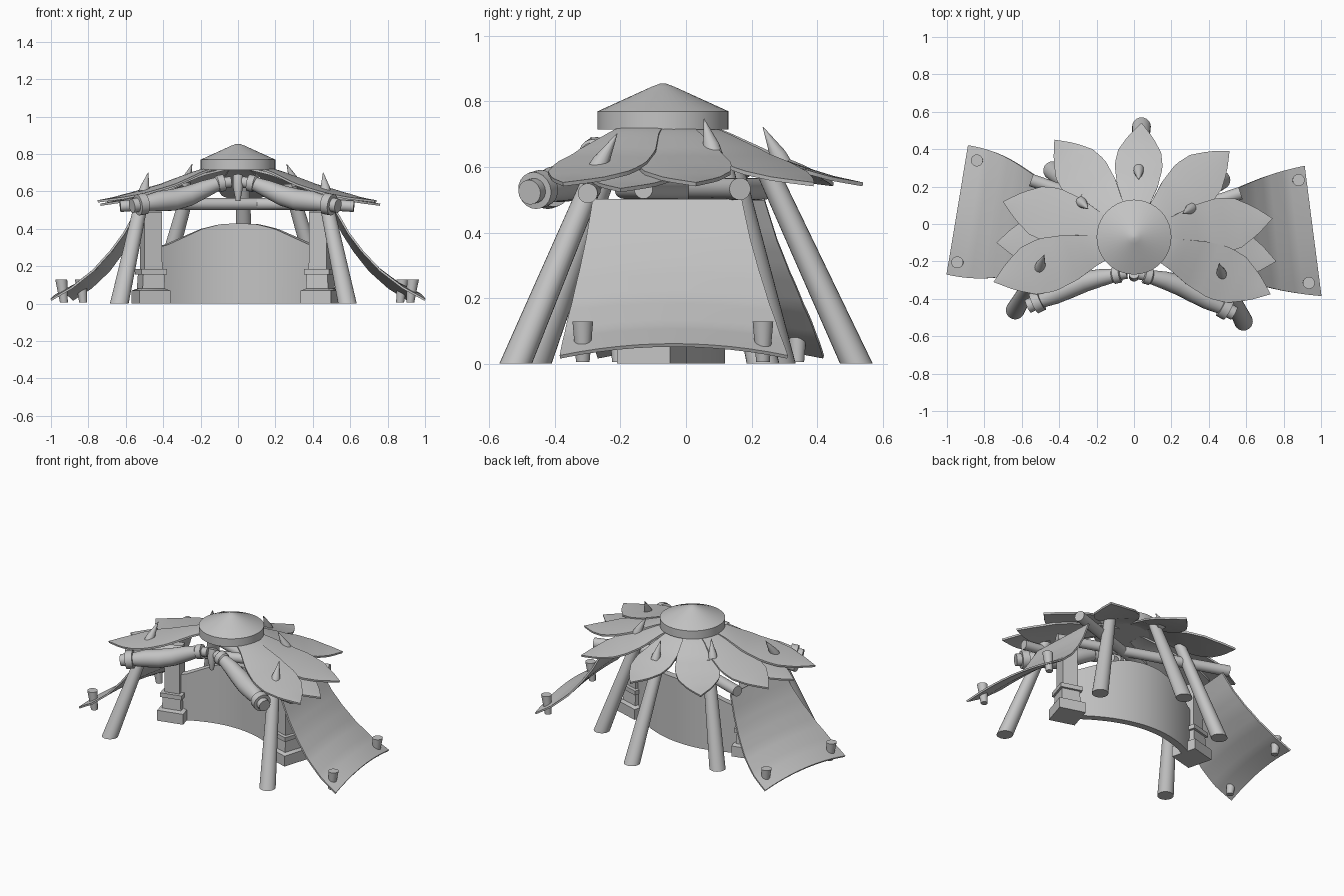
import bpy, bmesh, math
from mathutils import Vector, Matrix

if "Cube" in bpy.data.objects:
    bpy.data.objects.remove(bpy.data.objects["Cube"])

grey = bpy.data.materials.new("plain grey")
grey.use_nodes = True
GREY = (0.55, 0.55, 0.55, 1)
grey.diffuse_color = GREY
grey.node_tree.nodes["Principled BSDF"].inputs["Base Color"].default_value = GREY

HUB = Vector((0, -0.07, 0))


def finish(bm, name, thick=0):
    bmesh.ops.recalc_face_normals(bm, faces=bm.faces)
    mesh = bpy.data.meshes.new(name)
    bm.to_mesh(mesh)
    bm.free()
    mesh.materials.append(grey)
    ob = bpy.data.objects.new(name, mesh)
    bpy.context.collection.objects.link(ob)
    bpy.ops.object.select_all(action="DESELECT")
    ob.select_set(True)
    bpy.context.view_layer.objects.active = ob
    if thick:
        mod = ob.modifiers.new("thickness", "SOLIDIFY")
        mod.thickness = thick
        mod.offset = 0
        bpy.ops.object.modifier_apply(modifier=mod.name)
    bpy.ops.object.shade_smooth_by_angle(angle=math.radians(35))
    return ob


def tube(name, points, radii, sides=20, level=False, turn=0):
    """Loft rings along a path; level keeps every ring horizontal."""
    bm = bmesh.new()
    pts = [Vector(p) for p in points]
    rings = []
    for i, (p, r) in enumerate(zip(pts, radii)):
        way = pts[min(i + 1, len(pts) - 1)] - pts[max(i - 1, 0)]
        rot = Matrix() if level else way.to_track_quat("Z", "Y").to_matrix().to_4x4()
        ring = []
        for k in range(sides):
            a = turn + math.tau * k / sides
            ring.append(bm.verts.new(p + rot @ Vector((r * math.cos(a), r * math.sin(a), 0))))
        rings.append(ring)
    for a, b in zip(rings, rings[1:]):
        for k in range(sides):
            n = (k + 1) % sides
            bm.faces.new((a[k], a[n], b[n], b[k]))
    bm.faces.new(rings[0])
    bm.faces.new(rings[-1])
    return finish(bm, name)


def sheet(name, rows, cols, place, thick):
    """Grid surface from place(u, v) with u and v in 0..1."""
    bm = bmesh.new()
    grid = [[bm.verts.new(place(i / rows, j / cols)) for j in range(cols + 1)]
            for i in range(rows + 1)]
    for i in range(rows):
        for j in range(cols):
            bm.faces.new((grid[i][j], grid[i + 1][j], grid[i + 1][j + 1], grid[i][j + 1]))
    bmesh.ops.remove_doubles(bm, verts=bm.verts, dist=1e-5)
    return finish(bm, name, thick)


def lookup(table, t):
    for (a, x), (b, y) in zip(table, table[1:]):
        if t <= b:
            return x + (y - x) * (t - a) / (b - a)
    return table[-1][1]


# Roof cap
tube("roof_cap", [HUB + Vector((0, 0, z)) for z in (0.715, 0.77, 0.845, 0.855)],
     (0.2, 0.2, 0.035, 0.008), 40, True)

# Roof petals
HEIGHT = [(0, 0.755), (0.27, 0.71), (0.5, 0.64), (0.7, 0.595), (0.85, 0.567), (1, 0.547)]
WIDTH = [(0, 0.03), (0.3, 0.085), (0.45, 0.125), (0.62, 0.148), (0.75, 0.132), (0.88, 0.075), (1, 0)]


def petal(name, tip, wide=1.0, drop=0.0):
    out = Vector((tip[0], tip[1], 0)) - HUB
    length = out.length
    out.normalize()
    side = Vector((-out.y, out.x, 0))

    def place(u, v):
        t, s = 0.1 + 0.9 * u, 2 * v - 1
        p = HUB + out * length * t + side * s * wide * lookup(WIDTH, t)
        p.z = lookup(HEIGHT, t) - 0.02 * s * s * t * (1 - u) - drop
        return p
    sheet(name, 18, 8, place, 0.012)


petal("petal_back", (0.04, 0.54), 0.87)
petal("petal_back_left", (0.51, 0.39), 0.95)
petal("petal_back_right", (-0.425, 0.45), 0.95)
petal("petal_left", (0.74, 0.03))
petal("petal_right", (-0.70, 0.12))
petal("petal_front_left", (0.73, -0.375))
petal("petal_front_right", (-0.75, -0.31))
petal("under_petal_left", (0.76, -0.2), 1, 0.018)
petal("under_petal_right", (-0.735, -0.1), 1, 0.018)

# Thorns on the petals, each with its own lean
for x, y, z, dx, dy in ((0.025, 0.295, 0.61, 0, -0.06), (-0.285, 0.12, 0.635, 0.04, -0.04),
                        (0.31, 0.085, 0.635, -0.05, -0.03), (-0.505, -0.235, 0.59, 0.025, 0.07),
                        (0.47, -0.275, 0.59, -0.015, 0.065)):
    base = Vector((x, y, z))
    tip = base + Vector((dx, dy, 0.112))
    tube("thorn", [base, base.lerp(tip, 0.25), tip], (0.028, 0.026, 0.001), 14)

# Leaning legs
for name, foot, top in (
        ("leg_front_left", (0.585, -0.52, 0), (0.465, -0.28, 0.57)),
        ("leg_front_right", (-0.635, -0.46, 0), (-0.51, -0.25, 0.57)),
        ("leg_back", (0.04, 0.52, 0), (0.025, 0.225, 0.64)),
        ("leg_back_left", (0.465, 0.235, 0), (0.275, 0.1, 0.64)),
        ("leg_back_right", (-0.435, 0.285, 0), (-0.255, 0.13, 0.64))):
    tube(name, [foot, top], (0.05, 0.036), 24, True)

# Crossed roof beams and short stubs beside the front legs
tube("beam_left", [(0.57, 0.165, 0.533), (-0.5, -0.19, 0.533)], (0.034, 0.03))
tube("beam_right", [(-0.55, 0.235, 0.533), (0.5, -0.13, 0.533)], (0.034, 0.03))
tube("stub_left", [(0.47, -0.29, 0.53), (0.62, -0.3, 0.52)], (0.03, 0.03))
tube("stub_right", [(-0.5, -0.27, 0.53), (-0.63, -0.28, 0.52)], (0.03, 0.03))

# Swelling front arms with collars at both ends
for name, sx, turn in (("front_arm_left", 1, 0), ("front_arm_right", -1, -0.07)):
    path = [(0.02, -0.265, 0.65), (0.055, -0.273, 0.647), (0.056, -0.2733, 0.647),
            (0.09, -0.283, 0.64), (0.091, -0.2833, 0.64), (0.16, -0.30, 0.612), (0.24, -0.325, 0.577),
            (0.32, -0.362, 0.555), (0.40, -0.405, 0.547), (0.465, -0.44, 0.535),
            (0.466, -0.4405, 0.535), (0.505, -0.462, 0.528), (0.506, -0.4625, 0.528),
            (0.535, -0.478, 0.523)]
    rot = Matrix.Rotation(turn, 3, "Z")
    tube(name, [rot @ Vector((sx * x, y, z)) for x, y, z in path],
         (0.03, 0.03, 0.045, 0.045, 0.037, 0.047, 0.055, 0.058, 0.054, 0.042,
          0.057, 0.057, 0.038, 0.038))
tube("centre_pin", [(0, -0.28, 0.55), (0, -0.28, 0.63), (0, -0.265, 0.685)], (0.012, 0.028, 0.028), 14)


# Curved back wall
WALL = [(0, 0.43), (0.1, 0.425), (0.2, 0.4), (0.3, 0.355), (0.39, 0.315), (0.45, 0.3)]


def wall_place(u, v):
    x = -0.43 + 0.86 * u
    y = 0.092 - 0.15 * (x / 0.43) ** 2 - 0.052 * x / 0.43
    return Vector((x, y, v * lookup(WALL, abs(x - 0.005))))


sheet("curved_wall", 40, 1, wall_place, 0.045)

# Square stepped pillars at the wall ends
for name, x, y, turn in (("pillar_left", 0.44, -0.105, -0.3), ("pillar_right", -0.465, -0.01, 0.25)):
    steps = ((0, 0.12), (0.07, 0.12), (0.08, 0.088), (0.155, 0.082), (0.156, 0.1),
             (0.185, 0.1), (0.186, 0.07), (0.49, 0.068))
    tube(name, [(x, y, z) for z, r in steps], [r for z, r in steps], 4, True,
         math.pi / 4 + turn)

# Sagging side cloths, each from its two upper and two lower corners
SAG = [(0, 0.5), (0.15, 0.375), (0.3, 0.28), (0.5, 0.177), (0.75, 0.085), (1, 0.02)]


def cloth(name, bulge, top_front, top_back, low_front, low_back):
    corners = [Vector((*c, 0)) for c in (top_front, top_back, low_front, low_back)]

    def place(u, v):
        across = v + (v - 0.5) * bulge * math.sin(math.pi * u)
        p = corners[0].lerp(corners[1], across).lerp(corners[2].lerp(corners[3], across), u)
        p.z = lookup(SAG, u) + 0.036 * u * (1 - (2 * v - 1) ** 2)
        return p
    sheet(name, 20, 12, place, 0.011)


cloth("side_cloth_left", 0.05, (0.52, -0.285), (0.50, 0.17), (1.0, -0.385), (0.91, 0.31))
cloth("side_cloth_right", 0.1, (-0.54, -0.25), (-0.50, 0.24), (-1.0, -0.27), (-0.885, 0.42))

# Pegs through the cloth corners
for x, y in ((0.88, 0.235), (0.935, -0.315), (-0.84, 0.34), (-0.945, -0.205)):
    tube("cloth_peg", [(x * 0.985, y, 0.005), (x, y, 0.128)], (0.021, 0.032), 18, True)
